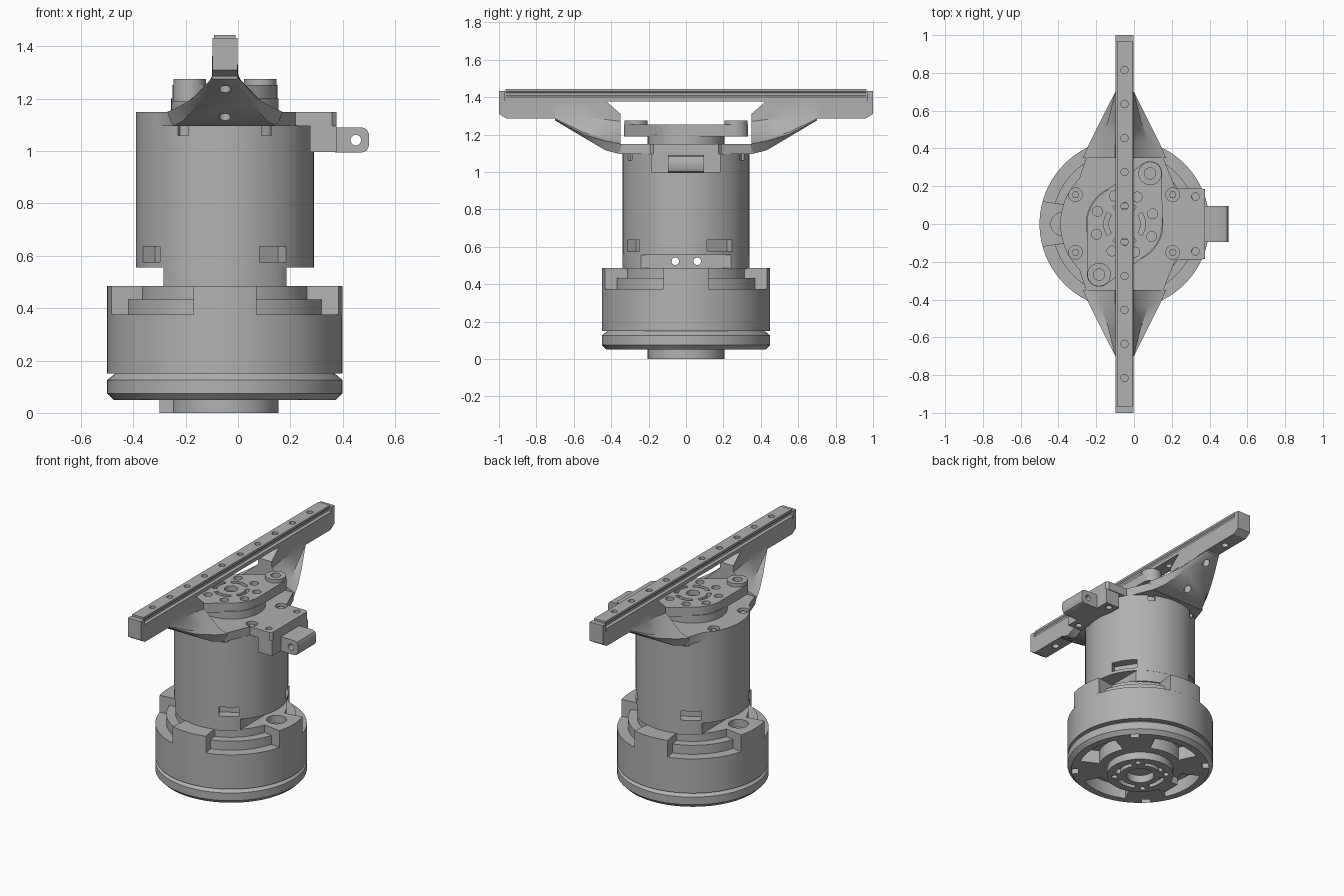
import bpy, bmesh
from math import sin, cos, pi, radians
from mathutils import Vector
from mathutils.geometry import convex_hull_2d

cube = bpy.data.objects.get("Cube")
if cube:
    bpy.data.objects.remove(cube)

AXIS_X = -0.05   # the motor axis sits slightly right of centre
SEGS = 80
QUARTERS = (0, 90, 180, 270)

grey = bpy.data.materials.new("metal grey")
grey.use_nodes = True
colour = (0.44, 0.44, 0.44, 1)
grey.diffuse_color = colour
grey.node_tree.nodes["Principled BSDF"].inputs["Base Color"].default_value = colour


def prism(bm, pts, lo, hi, axis="z"):
    """Extrude an outline between lo and hi along an axis."""
    place = {"x": lambda u, v, w: (w, u, v),
             "y": lambda u, v, w: (u, w, v),
             "z": lambda u, v, w: (u, v, w)}[axis]
    low, top = [[bm.verts.new(place(u, v, w)) for u, v in pts] for w in (lo, hi)]
    bm.faces.new(low)
    bm.faces.new(top[::-1])
    bridge(bm, low, top)


def bridge(bm, a, b):
    """Join two rings of vertices with quads."""
    for i in range(len(a)):
        j = (i + 1) % len(a)
        bm.faces.new((a[i], a[j], b[j], b[i]))


def loft(bm, rings):
    rings = [[bm.verts.new(p) for p in ring] for ring in rings]
    for a, b in zip(rings, rings[1:]):
        bridge(bm, a, b)
    bm.faces.new(rings[0])
    bm.faces.new(rings[-1])


def circle(r, u=0, v=0, n=SEGS):
    return [(u + r * cos(2 * pi * i / n), v + r * sin(2 * pi * i / n)) for i in range(n)]


def rect(u0, u1, v0, v1):
    return [(u0, v0), (u1, v0), (u1, v1), (u0, v1)]


def arc(r, mid, half, n=16):
    angles = [radians(mid - half + 2 * half * i / n) for i in range(n + 1)]
    return [(r * cos(a), r * sin(a)) for a in angles]


def sector(r0, r1, mid, half):
    """Outline of a ring segment centred on an angle in degrees."""
    return arc(r1, mid, half) + arc(r0, mid, half)[::-1]


def spin(pts, deg):
    a = radians(deg)
    return [(x * cos(a) - y * sin(a), x * sin(a) + y * cos(a)) for x, y in pts]


def mirrored(half):
    return half + [(-x, z) for x, z in reversed(half)]


def to_object(name, bm):
    bmesh.ops.recalc_face_normals(bm, faces=bm.faces)
    mesh = bpy.data.meshes.new(name)
    bm.to_mesh(mesh)
    bm.free()
    obj = bpy.data.objects.new(name, mesh)
    obj.location.x = AXIS_X
    bpy.context.collection.objects.link(obj)
    return obj


def part(name, build, cut=None):
    """Make a part, subtract its cutter, then shade it."""
    bm = bmesh.new()
    build(bm)
    obj = to_object(name, bm)
    if cut:
        bm = bmesh.new()
        cut(bm)
        cutter = to_object(name + "_cutter", bm)
        cutter.hide_render = True
        mod = obj.modifiers.new("cut", "BOOLEAN")
        mod.object, mod.operation, mod.solver = cutter, "DIFFERENCE", "EXACT"
        graph = bpy.context.evaluated_depsgraph_get()
        mesh = bpy.data.meshes.new_from_object(obj.evaluated_get(graph))
        obj.modifiers.clear()
        obj.data = mesh
        bpy.data.objects.remove(cutter)
    obj.data.materials.clear()
    obj.data.materials.append(grey)
    bpy.ops.object.select_all(action="DESELECT")
    obj.select_set(True)
    bpy.context.view_layer.objects.active = obj
    bpy.ops.object.shade_smooth_by_angle(angle=radians(30))


# Output hub under the wheel
def hub_cut(bm):
    prism(bm, circle(0.085), -0.1, 0.08)
    for a in QUARTERS:
        prism(bm, sector(0.125, 0.155, a, 28), -0.1, 0.03)
        prism(bm, spin(circle(0.018, 0.16, 0, 16), a + 45), -0.1, 0.03)

part("output_hub", lambda bm: prism(bm, circle(0.205), 0, 0.1), hub_cut)
part("hub_tab", lambda bm: prism(bm, rect(-0.25, -0.19, -0.06, 0.06), 0, 0.06))


# Chamfered wheel with windows and rim notches
WHEEL = [(0.425, 0.05), (0.45, 0.075), (0.45, 0.125), (0.42, 0.15), (0.42, 0.17)]

def wheel_cut(bm):
    for a in QUARTERS:
        prism(bm, sector(0.26, 0.38, a, 26), 0, 0.14)
        prism(bm, spin(rect(0.385, 0.425, -0.028, 0.028), a + 45), 0, 0.1)

part("wheel", lambda bm: loft(bm, [[(x, y, z) for x, y in circle(r)] for r, z in WHEEL]),
     wheel_cut)

# Drum: full ring, inner step, and a raised top with four arms
part("drum", lambda bm: prism(bm, circle(0.45), 0.15, 0.375))
part("drum_step", lambda bm: prism(bm, circle(0.385), 0.37, 0.434))

def drum_arms(bm):
    outline = []
    for a in QUARTERS:
        outline += arc(0.45, a, 15.5) + arc(0.33, a + 45, 27)
    prism(bm, outline, 0.375, 0.485)

def arm_holes(bm):
    for x in (-0.33, 0.33):
        prism(bm, circle(0.06, x, 0, 32), 0.43, 0.6)

part("drum_arms", drum_arms, arm_holes)


# Neck: round body flattened on both sides
def neck(bm):
    prism(bm, [(max(-0.235, min(0.235, x)), y) for x, y in circle(0.339)], 0.48, 0.56)

def neck_cut(bm):
    for y in (-0.057, 0.06):
        prism(bm, circle(0.02, y, 0.522, 24), -1, 1, "x")

part("neck", neck, neck_cut)


# Motor body with four slots low down and small notches at the top
def body_cut(bm):
    for a, half in zip(QUARTERS, (0.08, 0.06, 0.06, 0.06)):
        prism(bm, spin(rect(0.28, 0.5, -half, half), a + 33), 0.575, 0.635)
    for a in (62, 118, 242, 298):
        prism(bm, spin(rect(0.325, 0.5, -0.022, 0.022), a), 1.06, 1.2)

part("motor_body", lambda bm: prism(bm, circle(0.34), 0.555, 1.097), body_cut)

# Mounting plate with side block
BOLTS = [(x, y) for x in (-0.26, 0.255) for y in (-0.15, 0.155)]

def plate(bm):
    left = [(x, y) for x, y in circle(0.34) if x < -0.24]
    prism(bm, left + [(-0.2, -0.36), (0.2, -0.36), (0.27, -0.19), (0.41, -0.19),
                      (0.427, -0.175), (0.427, 0.175), (0.41, 0.19), (0.27, 0.19),
                      (0.2, 0.36), (-0.2, 0.36)], 1.095, 1.15)

def block_holes(bm):
    for y in (-0.145, 0.145):
        prism(bm, circle(0.02, 0.375, y, 24), 0.9, 1.3)

def plate_cut(bm):
    block_holes(bm)
    for x, y in BOLTS:
        prism(bm, circle(0.036, x, y, 24), 1.125, 1.3)

part("mounting_plate", plate, plate_cut)
part("side_block", lambda bm: prism(bm, rect(0.325, 0.427, -0.185, 0.185), 0.997, 1.096),
     block_holes)
for x, y in BOLTS:
    part("plate_bolt", lambda bm: prism(bm, circle(0.02, x, y, 6), 1.11, 1.14))

# Rounded lug with a cross hole
LUG = [(0.42, 1.09), (0.42, 0.995), (0.525, 0.995), (0.542, 1.002), (0.55, 1.02),
       (0.55, 1.065), (0.542, 1.083), (0.525, 1.09)]
part("side_lug", lambda bm: prism(bm, LUG, -0.095, 0.095, "y"),
     lambda bm: prism(bm, circle(0.02, 0.5, 1.042, 24), -0.5, 0.5, "y"))

# Turntable: round boss, eared flange and horn details
EARS = [(0.135, 0.268), (-0.135, -0.268)]
part("turntable_boss", lambda bm: prism(bm, circle(0.205), 1.14, 1.2))

def flange(bm):
    pts = circle(0.2) + [p for e in EARS for p in circle(0.064, *e, 32)]
    prism(bm, [pts[i] for i in convex_hull_2d([Vector(p) for p in pts])], 1.19, 1.253)

def flange_cut(bm):
    prism(bm, circle(0.04, 0, 0, 32), 1.22, 1.4)
    for a in QUARTERS:
        prism(bm, sector(0.085, 0.11, a, 34), 1.225, 1.4)
    for a in range(0, 360, 45):
        prism(bm, spin(circle(0.026, 0.158, 0, 24), a + 20), 1.225, 1.4)
    for x, y in EARS:
        prism(bm, circle(0.045, x, y, 24), 1.1, 1.4)

part("turntable_flange", flange, flange_cut)
for x, y in EARS:
    part("flange_ear", lambda bm: prism(bm, circle(0.062, x, y, 40), 1.19, 1.276),
         lambda bm: prism(bm, circle(0.03, x, y, 24), 1.24, 1.4))

# Wings and beams carrying the rail, front and back
HOLES = [0.095 + 0.18 * i for i in range(5)]
WING = [(0.35, [(0.2, 1.095), (0.22, 1.15), (0.16, 1.17), (0.05, 1.27), (0.048, 1.31)]),
        (0.43, [(0.16, 1.115), (0.185, 1.165), (0.13, 1.18), (0.05, 1.28), (0.048, 1.38)]),
        (0.55, [(0.1, 1.186), (0.125, 1.2), (0.085, 1.212), (0.05, 1.285), (0.048, 1.38)]),
        (0.70, [(0.047, 1.275), (0.049, 1.28), (0.049, 1.285), (0.048, 1.3), (0.048, 1.38)])]
BEAM = [(0.43, 1.285), (0.96, 1.285), (1.0, 1.31), (1.0, 1.432),
        (0.967, 1.432), (0.967, 1.38), (0.43, 1.38)]

def wing_holes(bm):
    for y in HOLES[2:]:
        prism(bm, circle(0.022, 0, side * y, 20), 1, 1.36)

for side, label in ((-1, "front"), (1, "back")):
    part(label + "_wing",
         lambda bm: loft(bm, [[(x, side * y, z) for x, z in mirrored(half)]
                              for y, half in WING]), wing_holes)
    part(label + "_beam", lambda bm: prism(bm, [(side * y, z) for y, z in BEAM],
                                           -0.048, 0.048, "x"), wing_holes)

# Linear rail with grooved sides and bolt holes
RAIL = [(0.048, 1.377), (0.048, 1.4), (0.034, 1.408), (0.034, 1.422),
        (0.041, 1.43), (0.041, 1.444)]

def rail_cut(bm):
    for y in HOLES:
        for s in (-1, 1):
            prism(bm, circle(0.019, 0, s * y, 20), 1.3, 1.5)

part("rail", lambda bm: prism(bm, mirrored(RAIL), -0.965, 0.965, "y"), rail_cut)
